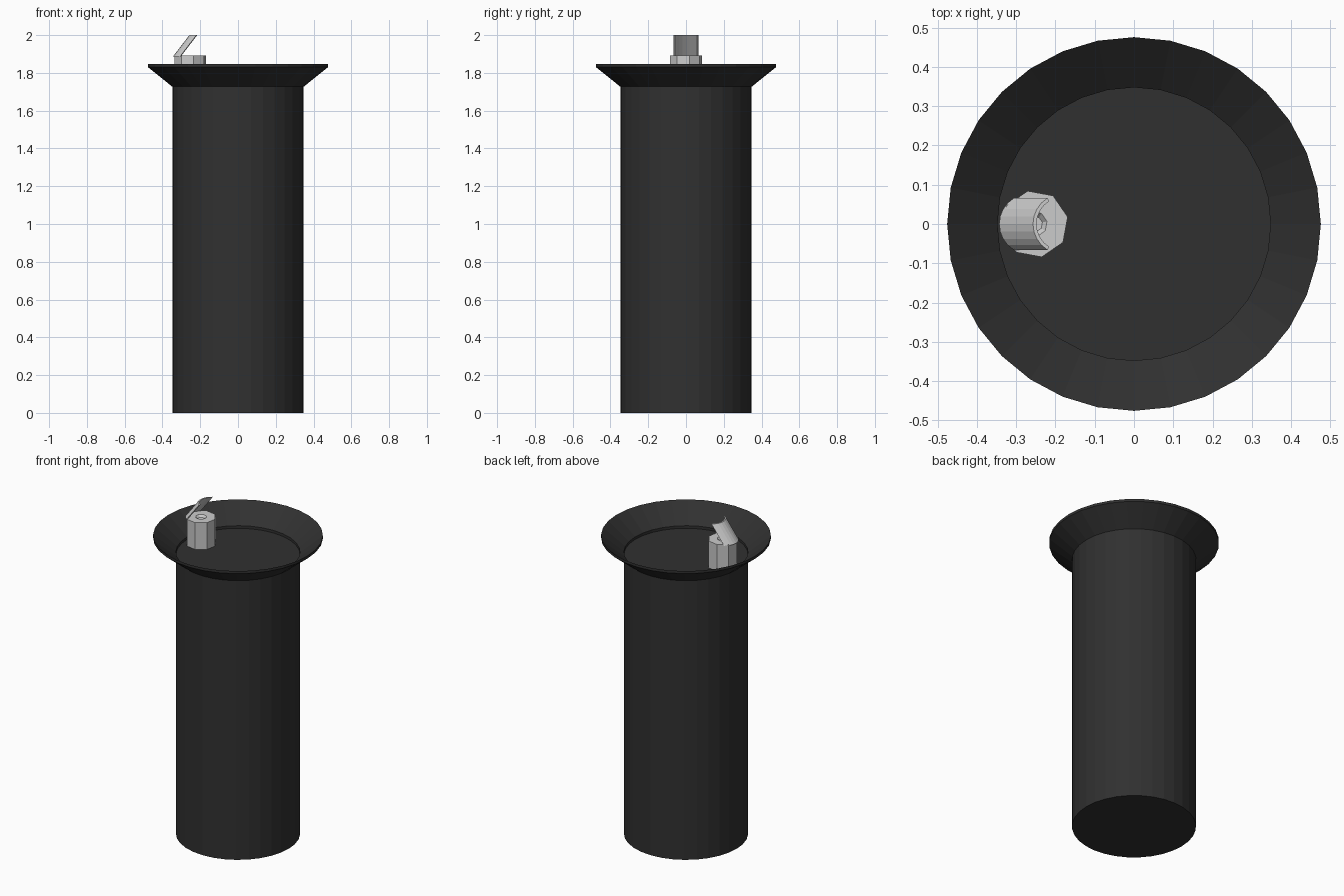
import bpy, bmesh, math

if "Cube" in bpy.data.objects:
    bpy.data.objects.remove(bpy.data.objects["Cube"])


def material(name, v):
    m = bpy.data.materials.new(name)
    m.diffuse_color = (v, v, v, 1)
    m.use_nodes = True
    m.node_tree.nodes["Principled BSDF"].inputs["Base Color"].default_value = m.diffuse_color
    return m


def add_object(name, bm, mat=None):
    bmesh.ops.recalc_face_normals(bm, faces=bm.faces)
    me = bpy.data.meshes.new(name)
    bm.to_mesh(me)
    bm.free()
    ob = bpy.data.objects.new(name, me)
    bpy.context.collection.objects.link(ob)
    if mat:
        me.materials.append(mat)
    return ob


def lathe(name, profile, sides, mat=None, cx=0, turn=0, closed=False):
    """Revolve (radius, z) points; open profiles get capped ends."""
    bm = bmesh.new()
    rings = []
    for r, z in profile:
        angles = [turn + 2 * math.pi * i / sides for i in range(sides)]
        rings.append([bm.verts.new((cx + r * math.cos(a), r * math.sin(a), z)) for a in angles])
    pairs = list(zip(rings, rings[1:]))
    if closed:
        pairs.append((rings[-1], rings[0]))
    else:
        bm.faces.new(rings[0])
        bm.faces.new(rings[-1])
    for a, b in pairs:
        for i in range(sides):
            j = (i + 1) % sides
            bm.faces.new((a[i], a[j], b[j], b[i]))
    return add_object(name, bm, mat)


black = material("black_metal", 0.03)

# Pedestal column, its top is the basin floor
lathe("pedestal", [(0.348, 0), (0.348, 1.727)], 32, black)

# Flared basin rim
lathe("basin_rim", [(0.348, 1.727), (0.476, 1.83), (0.476, 1.846), (0.348, 1.743)],
      32, black, closed=True)

# Octagonal spout block with a shallow nozzle recess
lathe("spout_block", [(0.086, 1.722), (0.086, 1.893), (0.032, 1.893), (0.02, 1.88)],
      8, cx=-0.253, turn=math.radians(12))

# Leaning curved guard: arc slices sheared from block top to the model top
bm = bmesh.new()
R, T, N, half = 0.0774, 0.009, 8, math.radians(58.5)
levels = []
for cx, z in ((-0.266, 1.888), (-0.18, 2.0)):
    loop = []
    for r, flip in ((R, 1), (R - T, -1)):
        for i in range(N + 1):
            a = flip * (-half + 2 * half * i / N)
            loop.append(bm.verts.new((cx - r * math.cos(a), r * math.sin(a), z)))
    levels.append(loop)
low, high = levels
n = len(low)
for i in range(n):
    j = (i + 1) % n
    bm.faces.new((low[i], low[j], high[j], high[i]))
for loop in levels:
    for i in range(N):
        bm.faces.new((loop[i], loop[i + 1], loop[n - 2 - i], loop[n - 1 - i]))
add_object("spout_guard", bm)
